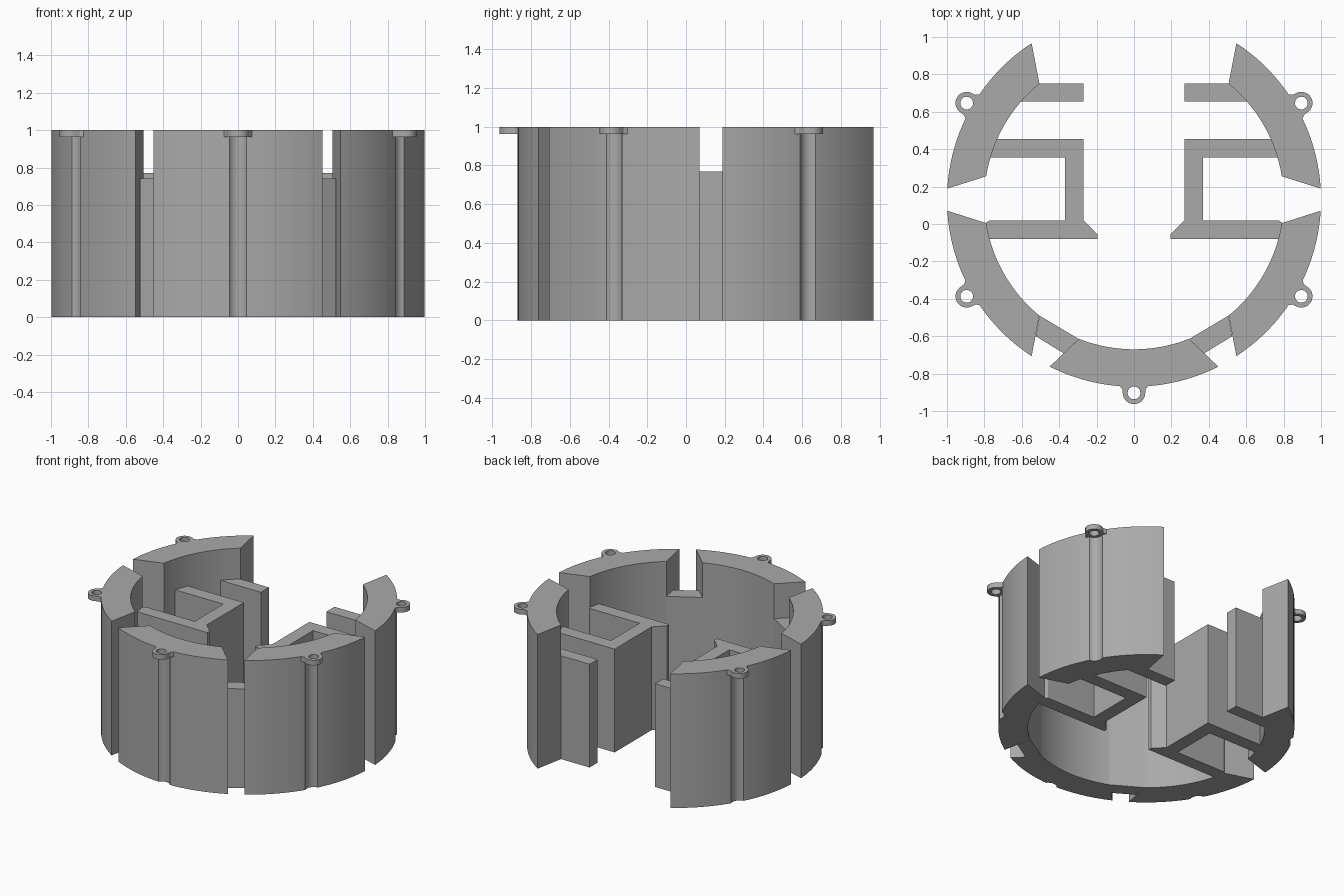
import bpy, bmesh
from math import sin, cos, radians, pi

cube = bpy.data.objects.get("Cube")
if cube:
    bpy.data.objects.remove(cube, do_unlink=True)

grey = bpy.data.materials.new("plain grey")
grey.use_nodes = True
grey.diffuse_color = (0.4, 0.4, 0.4, 1)
grey.node_tree.nodes["Principled BSDF"].inputs["Base Color"].default_value = (0.4, 0.4, 0.4, 1)

CY = 0.13             # ring centre in y
R_OUT, R_IN = 1.0, 0.8
WALL_TOP = 0.77       # height of the inner walls
BRIDGE_TOP = 0.74
LUG_R = 1.033         # distance of the screw lugs from the ring centre
LUG_Z = 0.962


def polar(r, deg):
    a = radians(deg)
    return (r * cos(a), CY + r * sin(a))


def arc(r, start, end):
    n = max(4, int(abs(end - start) / 2.5))
    return [polar(r, start + (end - start) * i / n) for i in range(n + 1)]


def prism(name, outline, z0, z1):
    """Extrude a flat outline from z0 to z1."""
    bm = bmesh.new()
    base = bm.faces.new([bm.verts.new((x, y, z0)) for x, y in outline])
    top = bmesh.ops.extrude_face_region(bm, geom=[base])["geom"]
    for v in top:
        if isinstance(v, bmesh.types.BMVert):
            v.co.z = z1
    bmesh.ops.recalc_face_normals(bm, faces=bm.faces[:])
    mesh = bpy.data.meshes.new(name)
    bm.to_mesh(mesh)
    bm.free()
    mesh.materials.append(grey)
    obj = bpy.data.objects.new(name, mesh)
    bpy.context.collection.objects.link(obj)
    return obj


def select(obj):
    bpy.ops.object.select_all(action="DESELECT")
    obj.select_set(True)
    bpy.context.view_layer.objects.active = obj


def drill(obj, deg, radius, z0, z1):
    """Cut a round vertical channel on the lug circle."""
    x, y = polar(LUG_R, deg)
    ring = [(x + radius * cos(2 * pi * i / 32), y + radius * sin(2 * pi * i / 32))
            for i in range(32)]
    cutter = prism("channel_cutter", ring, z0, z1)
    cutter.hide_render = True
    mod = obj.modifiers.new("channel", "BOOLEAN")
    mod.operation = "DIFFERENCE"
    mod.solver = "EXACT"
    mod.object = cutter
    select(obj)
    bpy.ops.object.modifier_apply(modifier=mod.name)
    bpy.data.objects.remove(cutter, do_unlink=True)


def finish(obj):
    select(obj)
    bpy.ops.object.shade_smooth_by_angle(angle=radians(25))


def ring_segment(name, out_a, out_b, in_a, in_b, lug):
    """Arc of the ring with slanted ends and a screw channel."""
    obj = prism(name, arc(R_OUT, out_a, out_b) + arc(R_IN, in_b, in_a), 0, 1)
    drill(obj, lug, 0.058, -0.1, LUG_Z)
    finish(obj)


def screw_lug(name, deg):
    """Small eyelet with flared root at the top of a channel."""
    half = [(0.994, 0.078), (1.004, 0.07), (1.014, 0.062)]
    tip = [(LUG_R + 0.06 * cos(a), 0.06 * sin(a))
           for a in [radians(80 - 10 * i) for i in range(17)]]
    local = half + tip + [(u, -v) for u, v in reversed(half)]
    c, s = cos(radians(deg)), sin(radians(deg))
    obj = prism(name, [(u * c - v * s, CY + u * s + v * c) for u, v in local], LUG_Z, 1)
    drill(obj, deg, 0.034, 0.9, 1.1)
    finish(obj)


# Ring segments and lugs
ring_segment("front_ring_segment", -116.8, -63.2, -111.6, -68.4, -90)
screw_lug("front_lug", -90)
for side, flip in (("left", False), ("right", True)):
    def ang(d):
        return 180 - d if flip else d

    for place, sign in (("rear", 1), ("side", -1)):
        angles = [ang(sign * d) for d in (56.8, 3.4, 50.8, 9.0, 30)]
        ring_segment(f"{side}_{place}_ring_segment", *angles)
        screw_lug(f"{side}_{place}_lug", angles[-1])

    # Inner walls and the lower bridge between ring segments
    walls = {
        "rear_wall": ([(0.53, 0.75), (0.27, 0.75), (0.27, 0.655), (0.63, 0.655)], WALL_TOP),
        "bracket_wall": ([(0.76, 0.455), (0.27, 0.455), (0.27, 0.02), (0.195, -0.055),
                          (0.195, -0.08), (0.79, -0.08), (0.795, 0.005), (0.775, 0.018),
                          (0.37, 0.018), (0.37, 0.355), (0.79, 0.355)], WALL_TOP),
        "bridge": ([(0.505, -0.49), (0.295, -0.615), (0.37, -0.695), (0.525, -0.6)],
                   BRIDGE_TOP),
    }
    for part, (outline, top) in walls.items():
        pts = [(-x if flip else x, y) for x, y in outline]
        prism(f"{side}_{part}", pts, 0, top)
